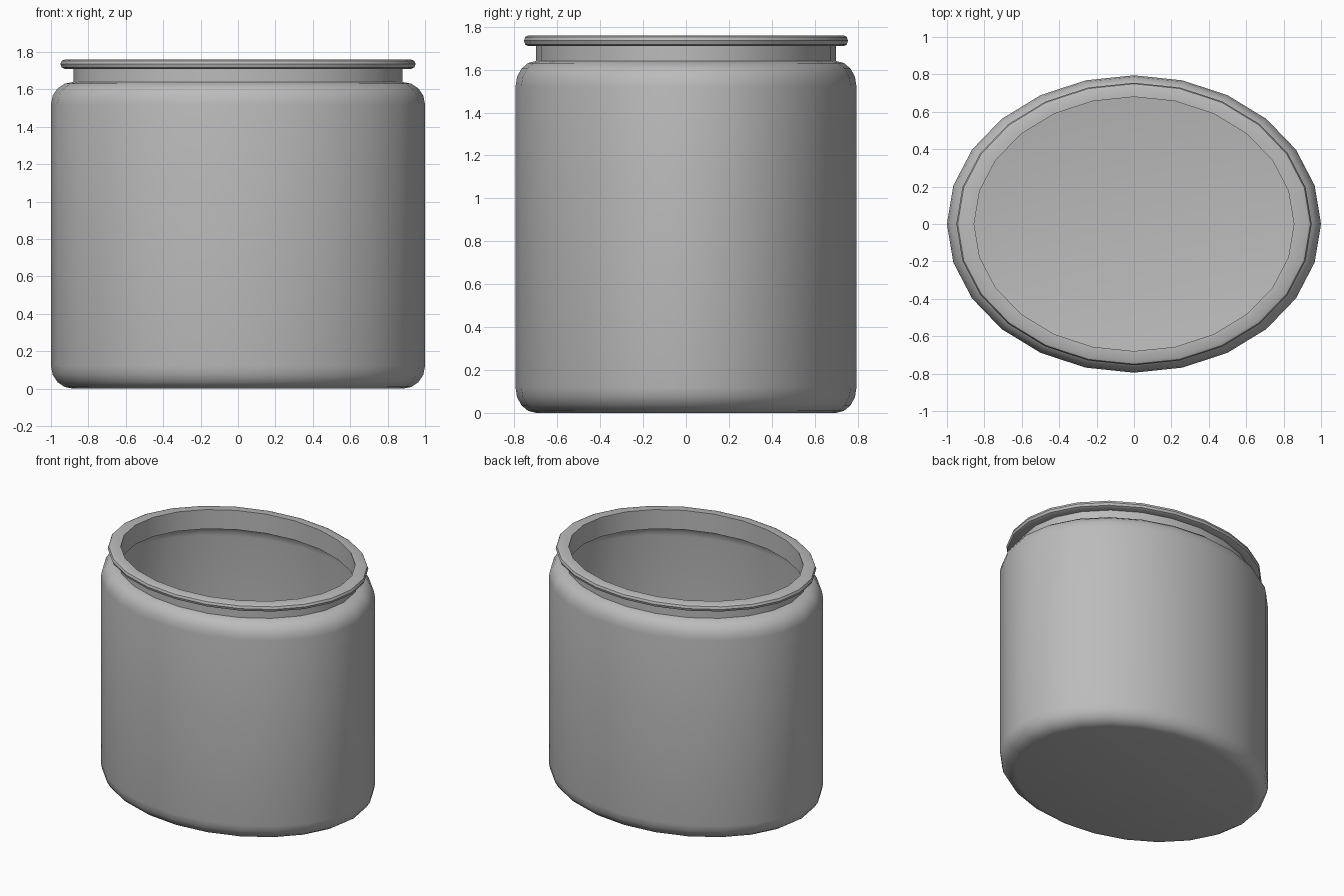
import bpy
import bmesh
from math import pi, sin, cos, radians

SIDES = 24
DEPTH = 0.795
WALL = 0.025
HEIGHT = 1.76

cube = bpy.data.objects.get("Cube")
if cube:
    bpy.data.objects.remove(cube, do_unlink=True)


def make_material(name, colour):
    mat = bpy.data.materials.new(name)
    mat.use_nodes = True
    mat.diffuse_color = colour
    mat.node_tree.nodes["Principled BSDF"].inputs["Base Color"].default_value = colour
    return mat


def arc(x, z, radius, start, end, steps):
    """Points of a rounded corner, angles in degrees."""
    angles = [radians(start + (end - start) * i / steps) for i in range(steps + 1)]
    return [(x + radius * cos(a), z + radius * sin(a)) for a in angles]


def lathe(name, profile, mat):
    """Spin a profile about z and flatten it to an oval."""
    bm = bmesh.new()
    verts = [bm.verts.new((x, 0, z)) for x, z in profile]
    edges = [bm.edges.new(pair) for pair in zip(verts, verts[1:])]
    bmesh.ops.spin(bm, geom=verts + edges, cent=(0, 0, 0), axis=(0, 0, 1),
                   angle=2 * pi, steps=SIDES)
    bmesh.ops.remove_doubles(bm, verts=bm.verts, dist=0.0005)
    bmesh.ops.scale(bm, vec=(1, DEPTH, 1), verts=bm.verts)
    bmesh.ops.recalc_face_normals(bm, faces=bm.faces)
    mesh = bpy.data.meshes.new(name)
    bm.to_mesh(mesh)
    bm.free()
    mesh.materials.append(mat)
    obj = bpy.data.objects.new(name, mesh)
    bpy.context.collection.objects.link(obj)
    bpy.ops.object.select_all(action="DESELECT")
    bpy.context.view_layer.objects.active = obj
    obj.select_set(True)
    bpy.ops.object.shade_smooth_by_angle(angle=radians(35))
    return obj


grey = make_material("plain grey", (0.5, 0.5, 0.5, 1))

# Outside: rounded base, straight side, rounded shoulder, neck
corner = 0.12
shoulder = 1.64
outside = [(0, 0)]
outside += arc(1 - corner, corner, corner, -90, 0, 4)
outside += arc(1 - corner, shoulder - corner, corner, 0, 90, 4)

# Rolled lip around the mouth
lip = 0.025
lip_ring = [(0.88, HEIGHT - 2 * lip)]
lip_ring += arc(0.95 - lip, HEIGHT - lip, lip, -90, 90, 4)

# Inside: neck, then the hollow following the outer wall
inner = corner - WALL
inside = [(0.88 - WALL, HEIGHT), (0.88 - WALL, shoulder - WALL)]
inside += arc(1 - corner, shoulder - corner, inner, 90, 0, 4)
inside += arc(1 - corner, corner, inner, 0, -90, 4)
inside += [(0, WALL)]

lathe("jar", outside + lip_ring + inside, grey)
